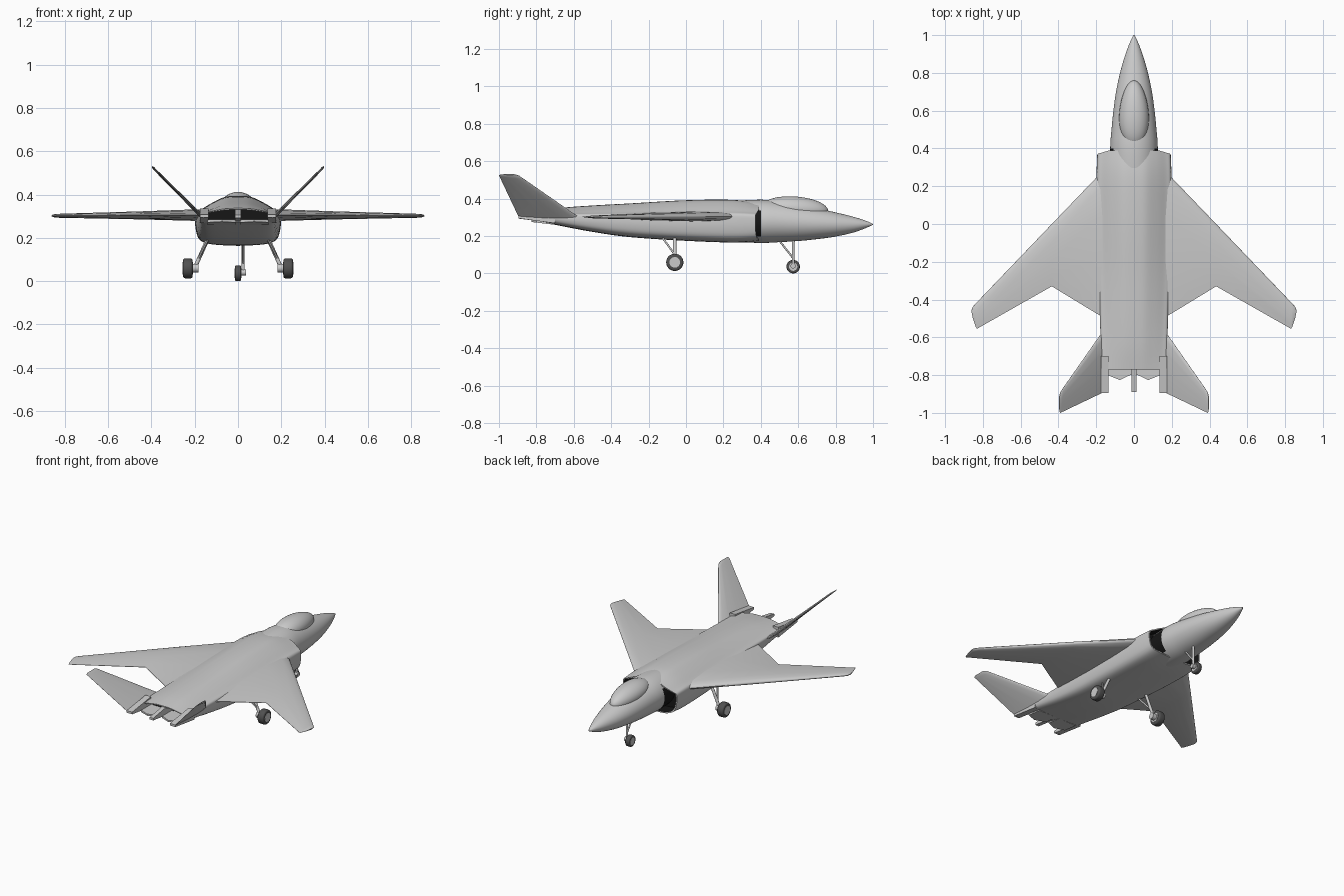
import bpy, bmesh, math
from mathutils import Vector

if "Cube" in bpy.data.objects:
    bpy.data.objects.remove(bpy.data.objects["Cube"])


def material(name, v):
    m = bpy.data.materials.new(name)
    m.diffuse_color = (v, v, v, 1)
    m.use_nodes = True
    m.node_tree.nodes["Principled BSDF"].inputs["Base Color"].default_value = m.diffuse_color
    return m


DARK = material("duct_black", 0.008)
TYRE = material("tyre_rubber", 0.08)


def finish(name, bm, mats=(), mirror=False, angle=35):
    bmesh.ops.recalc_face_normals(bm, faces=bm.faces)
    for f in bm.faces:
        f.smooth = True
    me = bpy.data.meshes.new(name)
    bm.to_mesh(me)
    bm.free()
    me.set_sharp_from_angle(angle=math.radians(angle))
    ob = bpy.data.objects.new(name, me)
    bpy.context.collection.objects.link(ob)
    for m in mats:
        me.materials.append(m)
    if mirror:
        ob.modifiers.new("mirror", 'MIRROR').use_mirror_merge = False
    return ob


def spline(pts, n):
    """Catmull-Rom through tuples of any length."""
    out = []
    for i in range(len(pts) - 1):
        a, b, c, d = (pts[max(0, min(len(pts) - 1, i + k))] for k in (-1, 0, 1, 2))
        for s in range(n):
            t = s / n
            out.append(tuple(
                0.5 * (2 * q + (r - p) * t + (2 * p - 5 * q + 4 * r - s_) * t * t
                       + (3 * q - p - 3 * r + s_) * t ** 3)
                for p, q, r, s_ in zip(a, b, c, d)))
    return out + [tuple(pts[-1])]


def loft(rings, is_dark=lambda band, centre: False):
    bm = bmesh.new()
    vs = [[bm.verts.new(p) for p in r] for r in rings]
    n = len(vs[0])
    for i in range(len(vs) - 1):
        for j in range(n):
            k = (j + 1) % n
            f = bm.faces.new((vs[i][j], vs[i][k], vs[i + 1][k], vs[i + 1][j]))
            f.material_index = int(is_dark(i, f.calc_center_median()))
    for i, r in ((-1, vs[0]), (len(vs), vs[-1])):
        f = bm.faces.new(r)
        f.material_index = int(is_dark(i, f.calc_center_median()))
    return bm


# Nose and cockpit section: elliptical rings (y, half width, top, bottom)
nose = [(1.0, .002, .264, .260), (.97, .018, .278, .246), (.9, .045, .301, .22),
        (.8, .074, .326, .197), (.7, .095, .348, .183), (.6, .109, .368, .173),
        (.5, .119, .385, .167), (.4, .126, .394, .163), (.25, .12, .385, .17), (.1, .1, .36, .19)]
rings = []
for y, w, t, b in spline(nose, 4):
    rings.append([(w * math.cos(a), y, (t + b) / 2 + (t - b) / 2 * math.sin(a))
                  for a in (2 * math.pi * i / 48 for i in range(48))])
bm = loft(rings, lambda i, c: c.y < .397 and .2 < c.z < .335)
finish("nose_section", bm, (material("airframe_grey", 0.8), DARK))

# Canopy
bm = bmesh.new()
bmesh.ops.create_uvsphere(bm, u_segments=40, v_segments=24, radius=1)
for v in bm.verts:
    x, y, z = v.co
    v.co = (x * .078 * (1 - .15 * y), .585 + .175 * y, .346 + .065 * z - .012 * y)
finish("canopy", bm)

# Main body: humped section template, with ducts sunk in both ends
upper = [(0, 1), (.3, .95), (.6, .68), (.85, .38), (.97, .24), (1, 0)]
lower = [(.99, -.4), (.92, -.75), (.75, -.92), (.4, -.99), (0, -1)]
half = spline(upper + lower, 4)
shape = half + [(-x, z) for x, z in half[-2:0:-1]]
body = [(.39, .194, .375, .295, .172), (.25, .198, .393, .295, .165),
        (0, .196, .391, .295, .174), (-.3, .187, .374, .298, .194),
        (-.5, .18, .363, .30, .222), (-.65, .176, .352, .303, .25), (-.77, .175, .337, .305, .274)]
rings = []
for y, w, t, c, b in spline(body, 5):
    shear = max(0, (y - .25) / .14) * .3
    rings.append([(w * x, y - shear * max(0, abs(w * x) - .13),
                   c + z * ((t - c) if z > 0 else (c - b))) for x, z in shape])


def inset(ring, sx, sz, zc, dy):
    return [(x * sx, y + dy, zc + (z - zc) * sz) for x, y, z in ring]


front, back = rings[0], rings[-1]
rings = ([inset(front, .96, .92, .27, -.08), inset(front, .96, .92, .27, 0)] + rings +
         [inset(back, .96, .8, .305, 0), inset(back, .96, .8, .305, .07)])
last = len(rings) - 2
bm = loft(rings, lambda i, c: i <= 0 or i >= last)
finish("main_body", bm, (bpy.data.materials["airframe_grey"], DARK))


# Tapered blades: stations of (leading point, trailing point, thickness)
FOIL = [(0, 0), (.008, .3), (.03, .55), (.1, .85), (.3, 1), (.6, .8), (.85, .4), (1, .06)]


def blade(name, stations, normal):
    n = Vector(normal).normalized()
    rings = []
    for le, te, th in stations:
        le, te = Vector(le), Vector(te)
        up = [le.lerp(te, t) + n * h * th / 2 for t, h in FOIL]
        dn = [le.lerp(te, t) - n * h * th / 2 for t, h in FOIL[:0:-1]]
        rings.append(up + dn)
    return finish(name, loft(rings), mirror=True, angle=40)


blade("wings", [((.10, .30, .305), (.10, -.53, .305), .055),
                ((.20, .245, .305), (.20, -.473, .305), .053),
                ((.435, 0, .304), (.435, -.33, .304), .038),
                ((.835, -.418, .302), (.832, -.555, .302), .018),
                ((.855, -.44, .302), (.84, -.54, .302), .014),
                ((.861, -.46, .302), (.853, -.50, .302), .006)], (0, 0, 1))
blade("tail_fins", [((.16, -.56, .292), (.16, -.89, .292), .018),
                    ((.378, -.872, .508), (.386, -.998, .52), .011),
                    ((.390, -.892, .522), (.391, -1.0, .524), .01),
                    ((.396, -.915, .529), (.395, -.99, .529), .006)], (1, 0, -1))


def taper(name, x0, x1, y0, y1, z0, z1, mirror):
    """Wedge between two y positions with its own z span at each end."""
    rings = [[(x0, y, a), (x1, y, a), (x1, y, b), (x0, y, b)]
             for y, (a, b) in ((y0, z0), (y1, z1))]
    return finish(name, loft(rings), mirror=mirror)


# Tail booms and divider around the exhausts
taper("tail_booms", .136, .175, -.70, -.895, (.268, .335), (.294, .308), True)
taper("exhaust_divider", -.013, .013, -.70, -.89, (.268, .338), (.292, .306), False)

# Zigzag exhaust ramps
outline = [(.01, -.70), (.14, -.70), (.14, -.80), (.075, -.826), (.01, -.795)]
finish("exhaust_ramps", loft([[(x, y, .268 - .12 * (y + .77)) for x, y in outline],
                              [(x, y, .285) for x, y in outline]]), mirror=True)


# Landing gear
def rod(name, a, b, r, mirror=False, mats=(), segs=20, bevel=0):
    a, b = Vector(a), Vector(b)
    bm = bmesh.new()
    bmesh.ops.create_cone(bm, cap_ends=True, segments=segs, radius1=r, radius2=r,
                          depth=(b - a).length)
    if bevel:
        rim = [e for e in bm.edges if abs(e.verts[0].co.z - e.verts[1].co.z) < 1e-6]
        bmesh.ops.bevel(bm, geom=rim, offset=bevel, segments=3, profile=.5, affect='EDGES')
    q = Vector((0, 0, 1)).rotation_difference(b - a)
    for v in bm.verts:
        v.co = q @ v.co + (a + b) / 2
    return finish(name, bm, mats, mirror)


def wheel(name, x, y, z, r, w, mirror):
    rod(name + "_tyre", (x - w / 2, y, z), (x + w / 2, y, z), r, mirror, (TYRE,), 36, w * .22)
    rod(name + "_hub", (x - w * .53, y, z), (x + w * .53, y, z), r * .62, mirror, (), 28)


wheel("main_wheel", .232, -.06, .059, .046, .044, True)
rod("main_axle", (.183, -.06, .06), (.225, -.06, .06), .02, True)
rod("main_strut", (.135, -.06, .205), (.198, -.06, .065), .009, True)
rod("main_brace", (.14, -.125, .19), (.185, -.06, .10), .005, True)

wheel("nose_wheel", 0, .573, .036, .036, .03, False)
rod("nose_axle", (.012, .573, .04), (.036, .573, .04), .014)
rod("nose_strut", (.024, .573, .20), (.024, .573, .04), .007)
rod("nose_brace", (.024, .495, .18), (.024, .57, .085), .005)
